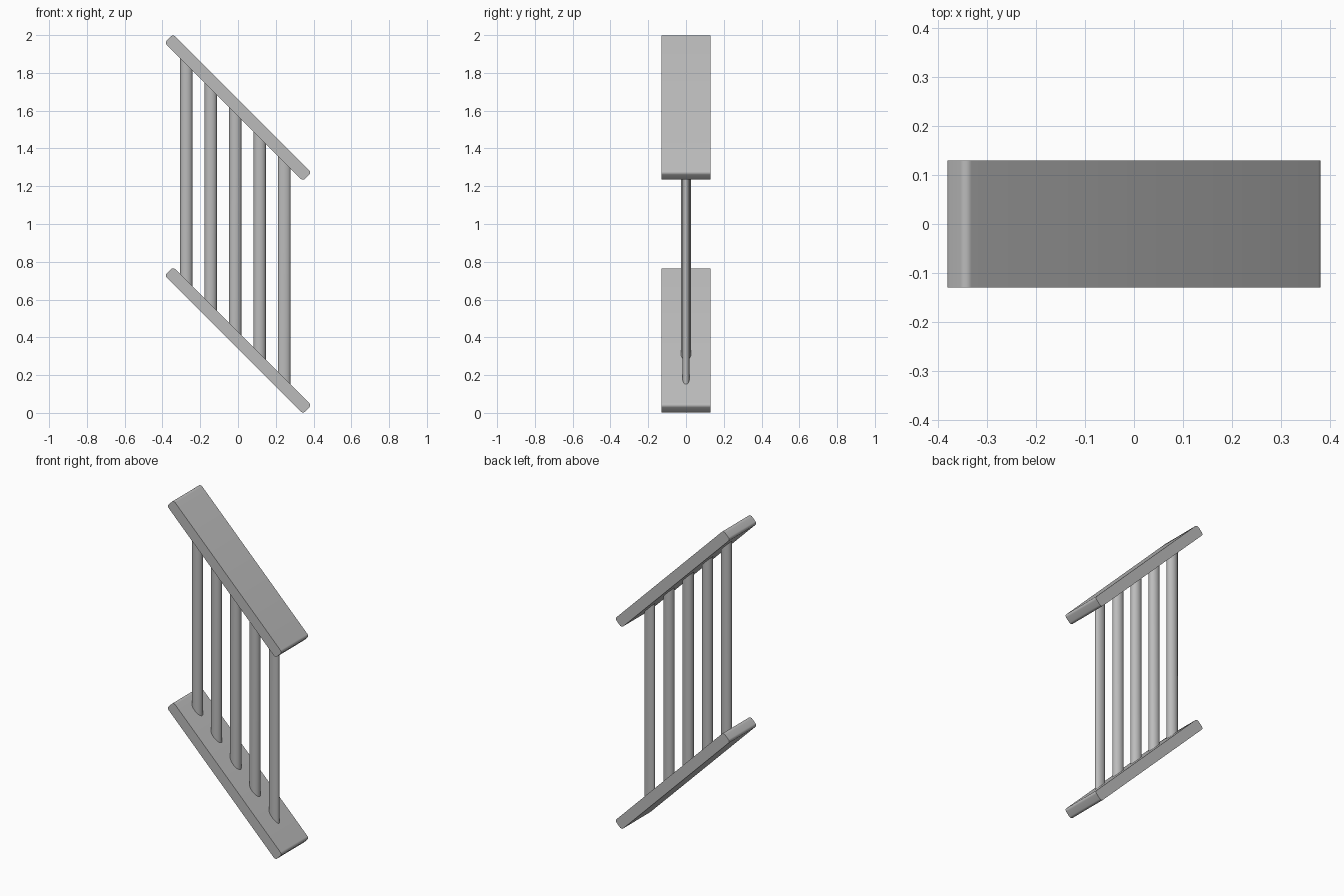
import bpy
import bmesh
import math
from mathutils import Matrix

cube = bpy.data.objects.get("Cube")
if cube:
    bpy.data.objects.remove(cube, do_unlink=True)

# Single painted grey
grey = bpy.data.materials.new("grey paint")
grey.use_nodes = True
colour = (0.5, 0.5, 0.5, 1)
grey.diffuse_color = colour
grey.node_tree.nodes["Principled BSDF"].inputs["Base Color"].default_value = colour

RAIL_LENGTH, RAIL_WIDTH, RAIL_THICK, RAIL_ROUND = 1.035, 0.26, 0.063, 0.016
BOTTOM_Z, TOP_Z = 0.384, 1.616


def finish(name, bm):
    mesh = bpy.data.meshes.new(name)
    bm.to_mesh(mesh)
    bm.free()
    mesh.materials.append(grey)
    obj = bpy.data.objects.new(name, mesh)
    bpy.context.collection.objects.link(obj)
    bpy.ops.object.select_all(action="DESELECT")
    obj.select_set(True)
    bpy.context.view_layer.objects.active = obj
    bpy.ops.object.shade_smooth_by_angle(angle=math.radians(35))
    return obj


def rail(name, z):
    """Plank sloping down towards +x, with its four crosswise edges rounded."""
    bm = bmesh.new()
    bmesh.ops.create_cube(bm, size=1)
    bmesh.ops.scale(bm, vec=(RAIL_LENGTH, RAIL_WIDTH, RAIL_THICK), verts=bm.verts)
    cross = [e for e in bm.edges if abs(e.verts[0].co.y - e.verts[1].co.y) > 0.1]
    bmesh.ops.bevel(bm, geom=cross, offset=RAIL_ROUND, segments=6,
                    profile=0.5, affect="EDGES")
    bmesh.ops.rotate(bm, matrix=Matrix.Rotation(math.radians(45), 3, "Y"), verts=bm.verts)
    bmesh.ops.translate(bm, vec=(0, 0, z), verts=bm.verts)
    finish(name, bm)


def baluster(name, x, half_x, half_y):
    """Oval post whose ends are mitred to the slope, inside the rails."""
    bm = bmesh.new()
    bmesh.ops.create_cone(bm, cap_ends=True, segments=32, radius1=1, radius2=1,
                          depth=TOP_Z - BOTTOM_Z)
    for v in bm.verts:
        v.co.x = x + v.co.x * half_x
        v.co.y *= half_y
        v.co.z += (TOP_Z + BOTTOM_Z) / 2 - v.co.x
    finish(name, bm)


rail("bottom_rail", BOTTOM_Z)
rail("handrail", TOP_Z)

# Five posts, the lowest one slimmer from front to back
for i in range(5):
    baluster(f"baluster_{i + 1}", -0.274 + 0.1295 * i, 0.033,
             0.019 if i == 4 else 0.027)
